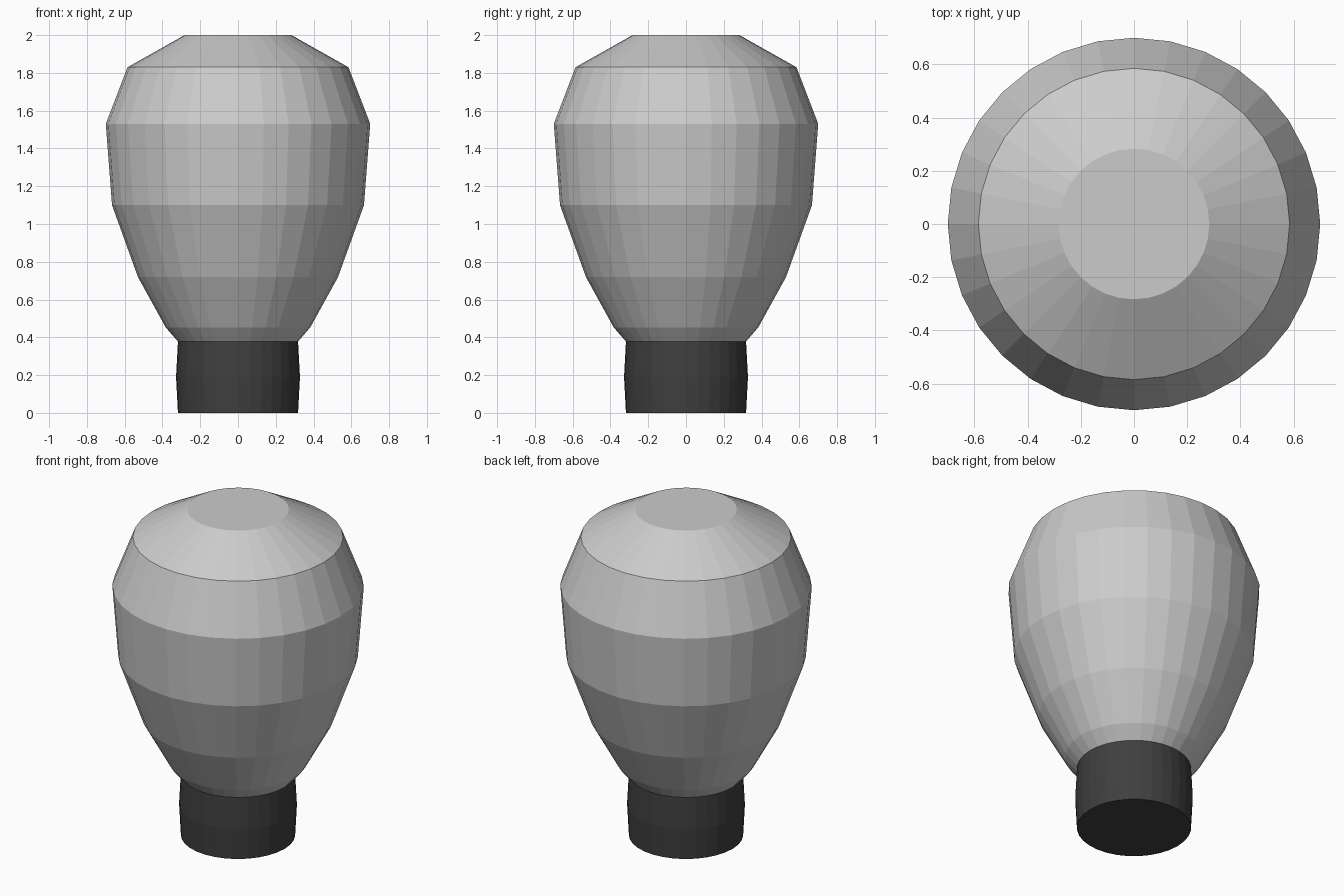
import bpy, bmesh
from math import cos, sin, tau

if "Cube" in bpy.data.objects:
    bpy.data.objects.remove(bpy.data.objects["Cube"])

SIDES = 32


def lathe(name, profile, cap_bottom, cap_top):
    """Revolve (radius, z) points, bottom to top, into a flat-shaded solid."""
    bm = bmesh.new()
    rings = [[bm.verts.new((r * cos(tau * i / SIDES), r * sin(tau * i / SIDES), z))
              for i in range(SIDES)] for r, z in profile]
    for low, high in zip(rings, rings[1:]):
        for i in range(SIDES):
            j = (i + 1) % SIDES
            bm.faces.new((low[i], low[j], high[j], high[i]))
    if cap_bottom:
        bm.faces.new(rings[0][::-1])
    if cap_top:
        bm.faces.new(rings[-1])
    mesh = bpy.data.meshes.new(name)
    bm.to_mesh(mesh)
    bm.free()
    obj = bpy.data.objects.new(name, mesh)
    bpy.context.collection.objects.link(obj)
    return obj


# Glass bulb: narrow neck, wide shoulder, flat top
lathe("bulb_glass", [(0.318, 0.378), (0.383, 0.453), (0.53, 0.72), (0.667, 1.10),
                     (0.70, 1.53), (0.585, 1.83), (0.283, 2.0)], False, True)

# Dark, slightly bulging base
base = lathe("bulb_base", [(0.318, 0.0), (0.328, 0.19), (0.318, 0.378)], True, False)
dark = bpy.data.materials.new("dark_base")
dark.diffuse_color = (0.05, 0.05, 0.05, 1)
dark.use_nodes = True
dark.node_tree.nodes["Principled BSDF"].inputs["Base Color"].default_value = dark.diffuse_color
base.data.materials.append(dark)
